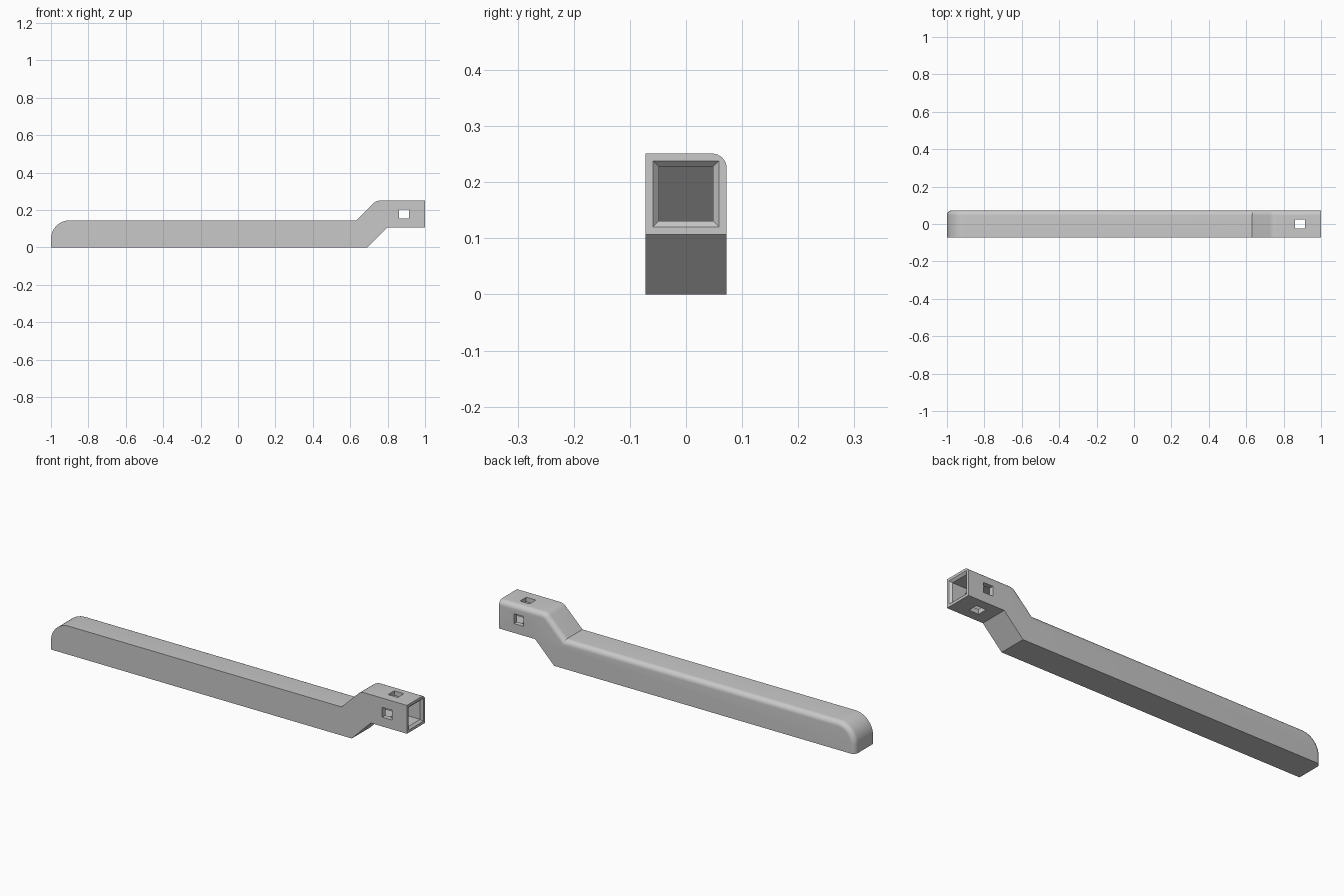
import bpy, bmesh, math
from mathutils import Vector

cube = bpy.data.objects.get("Cube")
if cube:
    bpy.data.objects.remove(cube, do_unlink=True)

HALF = 0.0725     # half thickness
ROUND = 0.026     # rounding of the upper back edge
SOCKET_Z = 0.179  # height of the socket centre
HOLE_X = 0.888    # position of the cross holes

grey = bpy.data.materials.new("light_grey")
grey.use_nodes = True
colour = (0.58, 0.58, 0.58, 1)
grey.diffuse_color = colour
grey.node_tree.nodes["Principled BSDF"].inputs["Base Color"].default_value = colour


def make_object(name, bm):
    bmesh.ops.recalc_face_normals(bm, faces=bm.faces)
    mesh = bpy.data.meshes.new(name)
    bm.to_mesh(mesh)
    bm.free()
    mesh.materials.append(grey)
    obj = bpy.data.objects.new(name, mesh)
    bpy.context.collection.objects.link(obj)
    return obj


def extrude_profile(points, half):
    """Extrude an x-z outline symmetrically along y."""
    bm = bmesh.new()
    face = bm.faces.new([bm.verts.new((x, -half, z)) for x, z in points])
    side = bmesh.ops.extrude_face_region(bm, geom=[face], use_keep_orig=True)
    moved = [v for v in side["geom"] if isinstance(v, bmesh.types.BMVert)]
    bmesh.ops.translate(bm, verts=moved, vec=(0, 2 * half, 0))
    bmesh.ops.recalc_face_normals(bm, faces=bm.faces)
    return bm


def round_corner(before, corner, after, radius, steps):
    """Points of an arc tangent to both sides of a corner."""
    c = Vector(corner)
    a, b = (Vector(before) - c).normalized(), (Vector(after) - c).normalized()
    half_angle = a.angle(b) / 2
    centre = c + (a + b).normalized() * radius / math.sin(half_angle)
    start = c + a * radius / math.tan(half_angle) - centre
    end = c + b * radius / math.tan(half_angle) - centre
    sweep = start.angle(end)
    return [tuple(centre + (start * math.sin(sweep * (1 - i / steps))
                  + end * math.sin(sweep * i / steps)) / math.sin(sweep))
            for i in range(steps + 1)]


def box(size, centre):
    bm = bmesh.new()
    bmesh.ops.create_cube(bm, size=1)
    bmesh.ops.scale(bm, verts=bm.verts, vec=size)
    bmesh.ops.translate(bm, verts=bm.verts, vec=centre)
    return bm


# Arm: cranked outline with a rounded tip and a rounded shoulder
tip, shoulder, bend = (-1, 0.145), (0.74, 0.251), (0.632, 0.145)
outline = [(-1, 0), (0.69, 0), (0.797, 0.107), (1, 0.107), (1, 0.251)]
outline += round_corner((1, 0.251), shoulder, bend, 0.05, 6)
outline += [bend] + round_corner(bend, tip, (-1, 0), 0.1, 14)
bm = extrude_profile(outline, HALF)


# Round the back edge along the top and down the tip
def is_rounded(edge):
    if any(v.co.y < 0 for v in edge.verts):
        return False
    faces = [f for f in edge.link_faces if abs(f.normal.y) < 0.5]
    n = faces[0].normal
    return n.z > 0.1 or n.x < -0.9


bmesh.ops.bevel(bm, geom=[e for e in bm.edges if is_rounded(e)], offset=ROUND,
                segments=8, profile=0.5, affect='EDGES', clamp_overlap=False)
arm = make_object("cranked_arm", bm)

# Socket: square pocket ending in a slope, with a chamfered mouth
inner, mouth = 0.048, 0.059
low, high = SOCKET_Z - inner, SOCKET_Z + inner
pocket = extrude_profile([(1.1, low), (0.65, low), (0.746, high), (1.1, high)], inner)
flare = bmesh.new()
bmesh.ops.create_cone(flare, cap_ends=True, segments=4, depth=0.022,
                      radius1=(2 * inner - mouth + 0.011) * math.sqrt(2),
                      radius2=(mouth + 0.011) * math.sqrt(2))
for v in flare.verts:
    # square the cone up and turn it to open towards the end
    x, y, z = v.co
    s = math.sqrt(0.5)
    v.co = (1 + z, (x - y) * s, SOCKET_Z + (x + y) * s)

cutters = [
    make_object("socket_pocket", pocket),
    make_object("socket_mouth", flare),
    make_object("side_hole", box((0.054, 0.4, 0.05), (HOLE_X, 0, SOCKET_Z))),
    make_object("top_hole", box((0.054, 0.05, 0.4), (HOLE_X, 0, SOCKET_Z))),
]

# Cut the socket and the cross holes
bpy.ops.object.select_all(action='DESELECT')
arm.select_set(True)
bpy.context.view_layer.objects.active = arm
for cutter in cutters:
    cutter.hide_render = True
    mod = arm.modifiers.new(cutter.name, 'BOOLEAN')
    mod.operation = 'DIFFERENCE'
    mod.solver = 'EXACT'
    mod.object = cutter
    bpy.ops.object.modifier_apply(modifier=mod.name)
    bpy.data.objects.remove(cutter, do_unlink=True)

bpy.ops.object.shade_smooth_by_angle(angle=math.radians(25))
